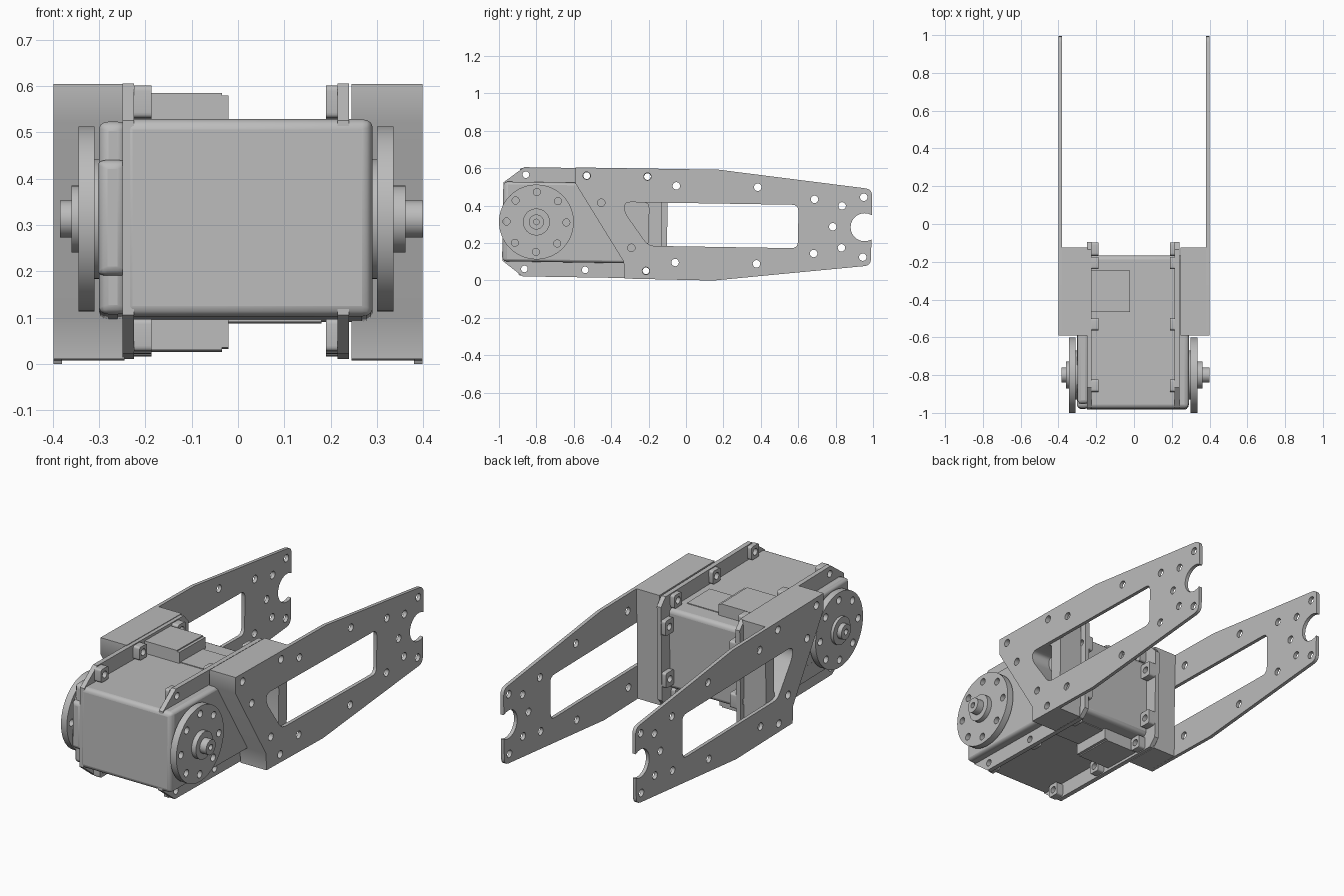
import bpy
import math
from mathutils import Matrix, Vector

cube = bpy.data.objects.get("Cube")
if cube:
    bpy.data.objects.remove(cube, do_unlink=True)

grey = bpy.data.materials.new("plain_grey")
grey.use_nodes = True
COLOUR = (0.5, 0.5, 0.5, 1)
grey.diffuse_color = COLOUR
grey.node_tree.nodes["Principled BSDF"].inputs["Base Color"].default_value = COLOUR

# The whole assembly leans slightly nose-up about the x axis
TILT = Matrix.Translation((0, 0, 0.3)) @ Matrix.Rotation(-0.016, 4, 'X')
SIDE = Matrix(((0, 0, 1, 0), (1, 0, 0, 0), (0, 1, 0, 0), (0, 0, 0, 1)))


def circle(y, z, r, n=24):
    return [(y + r * math.cos(2 * math.pi * i / n), z + r * math.sin(2 * math.pi * i / n))
            for i in range(n)]


def box(y0, y1, z0, z1):
    return [(y0, z0), (y1, z0), (y1, z1), (y0, z1)]


def rounded(points, r, steps=5):
    """Round every corner of a polygon."""
    pts = [Vector(p) for p in points]
    out = []
    for i, p in enumerate(pts):
        a, b = pts[i - 1] - p, pts[(i + 1) % len(pts)] - p
        s = p + a.normalized() * min(r, a.length * 0.45)
        e = p + b.normalized() * min(r, b.length * 0.45)
        for k in range(steps):
            t = k / (steps - 1)
            out.append(tuple(s * (1 - t) ** 2 + p * 2 * t * (1 - t) + e * t * t))
    return out


def prism(name, outline, x0, x1, holes=(), bevel=0):
    """Extrude a side profile (y, z) with holes from x0 to x1."""
    cu = bpy.data.curves.new(name, 'CURVE')
    cu.dimensions = '2D'
    cu.fill_mode = 'BOTH'
    cu.extrude = abs(x1 - x0) / 2
    for loop in [outline, *holes]:
        sp = cu.splines.new('POLY')
        sp.points.add(len(loop) - 1)
        for pt, (y, z) in zip(sp.points, loop):
            pt.co = (y, z, 0, 1)
        sp.use_cyclic_u = True
    ob = bpy.data.objects.new(name, cu)
    bpy.context.collection.objects.link(ob)
    bpy.ops.object.select_all(action='DESELECT')
    ob.select_set(True)
    bpy.context.view_layer.objects.active = ob
    bpy.ops.object.convert(target='MESH')
    ob = bpy.context.view_layer.objects.active
    me = ob.data
    me.transform(TILT @ Matrix.Translation(((x0 + x1) / 2, 0, 0)) @ SIDE)
    me.materials.clear()
    me.materials.append(grey)
    bpy.ops.object.mode_set(mode='EDIT')
    bpy.ops.mesh.select_all(action='SELECT')
    bpy.ops.mesh.remove_doubles(threshold=0.0001)
    bpy.ops.mesh.normals_make_consistent(inside=False)
    bpy.ops.object.mode_set(mode='OBJECT')
    if bevel:
        mod = ob.modifiers.new("soft_edges", 'BEVEL')
        mod.width = bevel
        mod.segments = 3
        mod.limit_method = 'ANGLE'
    bpy.ops.object.shade_smooth_by_angle(angle=math.radians(35))
    return ob


def mirrored(points):
    """Points plus their copies below the centre line."""
    return points + [(y, -z) for y, z in reversed(points)]


# Servo case with its rounded side covers
prism("servo_case", box(-0.98, -0.17, -0.213, 0.213), -0.25, 0.29, bevel=0.022)
prism("right_cover", box(-0.955, -0.19, -0.208, 0.208), -0.30, -0.24, bevel=0.02)
prism("right_cover_ridge", box(-0.978, -0.18, -0.125, 0.125), -0.302, -0.24, bevel=0.02)

# Cable sockets above and below the case
for label, s in (("top", 1), ("bottom", -1)):
    for part, x0, x1, h in (("socket", -0.225, -0.035, 0.278), ("socket_lip", -0.06, -0.02, 0.272)):
        prism(label + "_" + part, box(-0.47, -0.25, *sorted((s * 0.2, s * h))), x0, x1)
    prism(label + "_label_plate", box(-0.46, -0.27, *sorted((s * 0.21, s * 0.217))), -0.02, 0.18)

# Mounting flanges with screw bosses
flange = mirrored([(-0.978, 0.21), (-0.87, 0.292), (-0.14, 0.292), (-0.10, 0.25)])
screws = mirrored([(-0.86, 0.252), (-0.535, 0.252), (-0.21, 0.252)])
back_screws = mirrored([(-0.135, 0.14)])
for label, outer, mid, inner in (("left", 0.24, 0.215, 0.19), ("right", -0.25, -0.225, -0.187)):
    prism(label + "_flange", flange, mid, outer,
          [circle(y, z, 0.018, 16) for y, z in screws + back_screws])
    for y, z in screws + back_screws:
        dy, dz = (0.032, 0.035) if (y, z) in screws else (0.034, 0.04)
        prism(label + "_screw_boss", rounded(box(y - dy, y + dy, z - dz, z + dz), 0.012),
              inner, mid, [circle(y, z, 0.018, 16)])

# Round horns on both ends of the shaft
bolt_ring = [circle(-0.8 + 0.16 * math.cos(i * math.pi / 4), 0.16 * math.sin(i * math.pi / 4), 0.019, 16)
             for i in range(8)]
for label, xs in (("left", (0.28, 0.30, 0.336, 0.362, 0.40)),
                  ("right", (-0.29, -0.31, -0.345, -0.36, -0.385))):
    prism(label + "_horn_seat", circle(-0.8, 0, 0.13, 48), xs[0], xs[1])
    prism(label + "_horn_disc", circle(-0.8, 0, 0.2, 64), xs[1], xs[2], bolt_ring)
    prism(label + "_horn_hub", circle(-0.8, 0, 0.072, 32), xs[2], xs[3])
    prism(label + "_shaft", circle(-0.8, 0, 0.04, 32), xs[3], xs[4], [circle(-0.8, 0, 0.015, 16)])

# Side arms: long plate with window, fork notch and bolt holes
notch = [(0.955 + 0.075 * math.cos(math.radians(a)), 0.075 * math.sin(math.radians(a)))
         for a in range(60, 301, 15)]
front_edge = [(-0.325, -0.295), (-0.33, -0.205), (-0.595, 0.21), (-0.595, 0.295)]
arm = (front_edge + [(0.17, 0.295)] + rounded([(0.17, 0.295), (0.992, 0.204), (0.992, 0.065)], 0.035)[5:10]
       + notch + rounded([(0.992, -0.065), (0.992, -0.204), (0.15, -0.298)], 0.035)[5:10] + [(0.15, -0.298)])
window = rounded([(-0.2, -0.118), (0.6, -0.118), (0.6, 0.114), (-0.33, 0.114), (-0.33, 0.06)], 0.035)
slant_bolts = [(-0.455, 0.108), (-0.29, -0.13)]
block_bolts = [(-0.535, 0.252), (-0.21, 0.252), (-0.21, -0.252)] + slant_bolts
arm_bolts = mirrored([(-0.055, 0.205), (0.38, 0.205), (0.685, 0.145), (0.833, 0.112), (0.948, 0.16)])
bolts = [circle(y, z, 0.02, 20) for y, z in block_bolts + arm_bolts + [(0.785, 0)]]

# Spacer block joins each arm to its flange, pierced by a three-sided opening
spacer = front_edge + [(-0.13, 0.295), (-0.13, -0.295)]
opening = rounded([(-0.2, -0.118), (-0.2, 0.114), (-0.33, 0.114), (-0.33, 0.06)], 0.03)
for label, s in (("left", 1), ("right", -1)):
    prism(label + "_arm", arm, s * 0.38, s * 0.399, [window, *bolts])
    prism(label + "_spacer_block", spacer, s * 0.245, s * 0.38,
          [opening] + [circle(y, z, 0.02, 20) for y, z in block_bolts])
